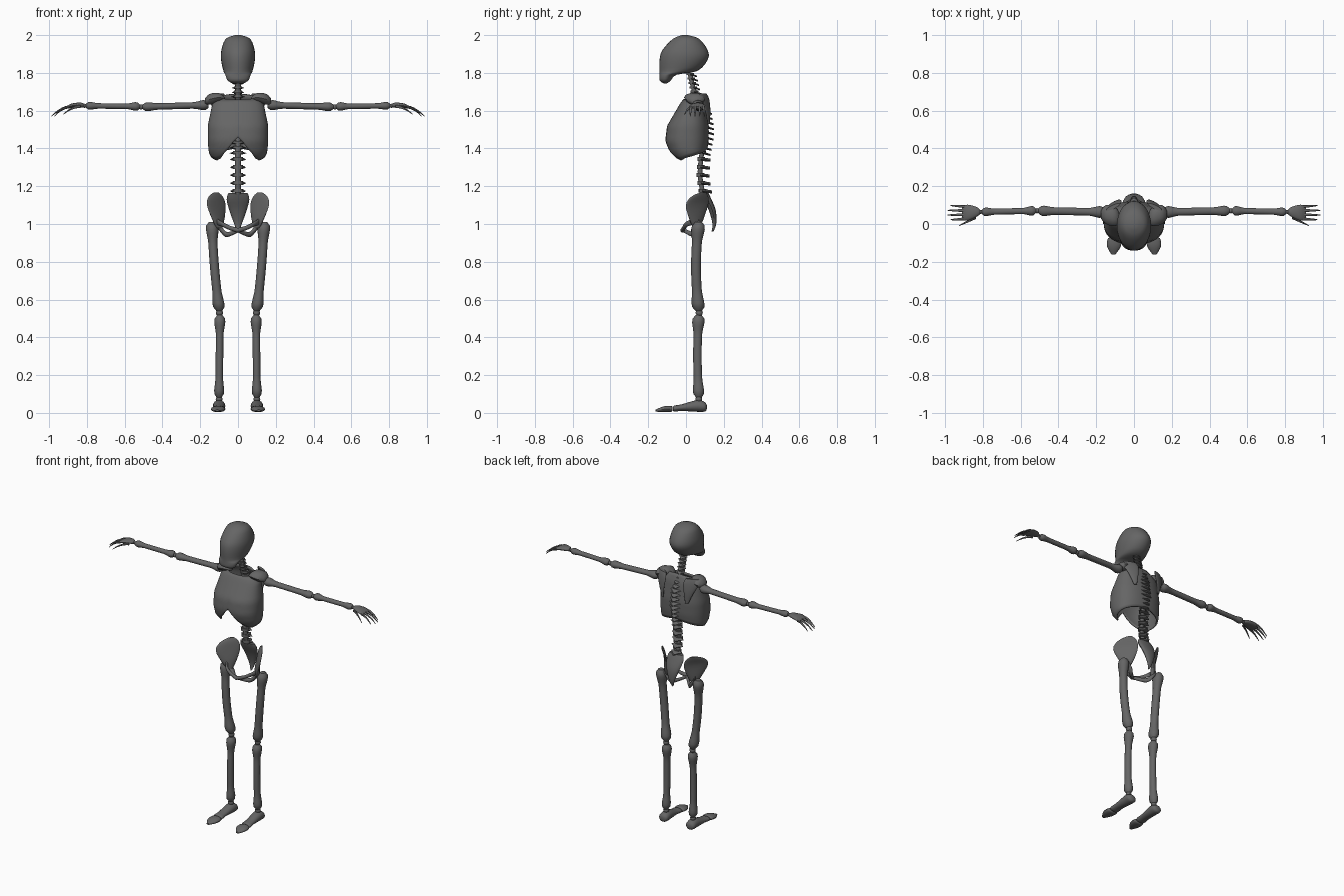
import bpy, bmesh, math
from mathutils import Vector

if "Cube" in bpy.data.objects:
    bpy.data.objects.remove(bpy.data.objects["Cube"], do_unlink=True)

grey = (.13, .13, .13, 1)
bone_material = bpy.data.materials.new("dark_grey_bone")
bone_material.use_nodes = True
bone_material.diffuse_color = grey
bone_material.node_tree.nodes["Principled BSDF"].inputs["Base Color"].default_value = grey
parts = []


def lookup(table, key):
    """Linear lookup of a row in a table sorted by its first column."""
    for low, high in zip(table, table[1:]):
        if key <= high[0]:
            t = max(0, (key - low[0]) / (high[0] - low[0]))
            return [a + (b - a) * t for a, b in zip(low[1:], high[1:])]
    return list(table[-1][1:])


def spline(rows, steps):
    """Catmull-Rom interpolation through rows of numbers."""
    padded = [rows[0], *rows, rows[-1]]
    result = []
    for before, start, end, after in zip(padded, padded[1:], padded[2:], padded[3:]):
        for k in range(steps):
            t = k / steps
            row = []
            for a, b, c, d in zip(before, start, end, after):
                pull_in, pull_out = (c - a) / 2, (d - b) / 2
                ease = t * t * (3 - 2 * t)
                row.append(b + (c - b) * ease + pull_in * t * (1 - t) ** 2 - pull_out * t * t * (1 - t))
            result.append(row)
    return result + [rows[-1]]


def loft(bm, rings, axis="z", sides=16, steps=3, turn=0):
    """Skin ellipses (x, y, z, half width, half depth) set across an axis."""
    loops = []
    for x, y, z, width, depth in spline(rings, steps):
        loop = []
        for k in range(sides):
            angle = math.tau * k / sides
            u, v = abs(width) * math.cos(angle), abs(depth) * math.sin(angle)
            u, v = (u * math.cos(turn) - v * math.sin(turn),
                    u * math.sin(turn) + v * math.cos(turn))
            offset = {"z": (u, v, 0), "x": (0, u, v), "y": (u, 0, v)}[axis]
            loop.append(bm.verts.new(Vector((x, y, z)) + Vector(offset)))
        loops.append(loop)
    for p, q in zip(loops, loops[1:]):
        for k in range(sides):
            bm.faces.new((p[k - 1], p[k], q[k], q[k - 1]))
    bm.faces.new(loops[0])
    bm.faces.new(loops[-1])


def finish(name, bm, mirror=False, thickness=0):
    bmesh.ops.recalc_face_normals(bm, faces=bm.faces)
    mesh = bpy.data.meshes.new(name)
    bm.to_mesh(mesh)
    bm.free()
    mesh.materials.append(bone_material)
    item = bpy.data.objects.new(name, mesh)
    bpy.context.collection.objects.link(item)
    if thickness:
        item.modifiers.new("thickness", "SOLIDIFY").thickness = thickness
    if mirror:
        item.modifiers.new("mirror", "MIRROR")
    parts.append(item)


def part(name, rings, axis="z", mirror=True, **options):
    bm = bmesh.new()
    loft(bm, rings, axis, **options)
    finish(name, bm, mirror)


def long_bone(name, start, end, first, shaft, last, axis, bow=(0, 0, 0), flat=1):
    """Bone with a slim shaft, swollen rounded ends and a bowed middle."""
    start, end, bow = Vector(start), Vector(end), Vector(bow)
    rings, count = [], 24
    for i in range(count + 1):
        t = i / count
        near_end = min(t, 1 - t)
        knob = first if t < .5 else last
        swell = math.cos(min(1, max(0, near_end - .05) / .2) * math.pi) / 2 + .5
        radius = shaft + (knob - shaft) * swell
        radius *= .5 + .5 * math.sqrt(min(1, near_end / .06))
        place = start.lerp(end, t) + bow * math.sin(math.pi * t)
        rings.append((*place, radius, radius * flat))
    part(name, rings, axis, steps=1)


def joint(name, place, radius):
    bm = bmesh.new()
    bmesh.ops.create_uvsphere(bm, u_segments=12, v_segments=8, radius=radius)
    bmesh.ops.translate(bm, verts=bm.verts, vec=place)
    finish(name, bm, True)


# Skull: rows of height, front, back and half width
skull = [(1.745, -.12, -.1, .03), (1.76, -.14, -.08, .055), (1.79, -.14, -.05, .067),
         (1.81, -.14, .06, .077), (1.87, -.14, .115, .09), (1.92, -.125, .115, .088),
         (1.98, -.07, .07, .065), (2, -.02, .01, .015)]
part("skull", [(0, (front + back) / 2, z, width, (back - front) / 2)
               for z, front, back, width in skull], mirror=False, sides=28)

# Rib cage: open shell with an arched lower rim; rows of height, half width, front, back
cage = [(1.33, .13, -.05, .1), (1.38, .155, -.09, .11), (1.44, .16, -.11, .12),
        (1.52, .16, -.1, .12), (1.64, .135, -.03, .1), (1.69, .07, .01, .08)]
rim = [(0, 1.46), (15, 1.4), (35, 1.35), (55, 1.335), (80, 1.35), (180, 1.4)]
bm = bmesh.new()
grid, count, rows = [], 48, 16
for k in range(count):
    angle = math.tau * k / count
    side, ahead = math.sin(angle), math.cos(angle)
    low = lookup(rim, math.degrees(min(angle, math.tau - angle)))[0]
    high = 1.675 - .015 * ahead
    column = []
    for j in range(rows + 1):
        z = low + (high - low) * j / rows
        width, front, back = lookup(cage, z)
        x = width * math.copysign(abs(side) ** .85, side)
        y = (front + back) / 2 - (back - front) / 2 * math.copysign(abs(ahead) ** .85, ahead)
        column.append(bm.verts.new((x, y, z)))
    grid.append(column)
for k in range(count):
    p, q = grid[k - 1], grid[k]
    for j in range(rows):
        bm.faces.new((p[j], q[j], q[j + 1], p[j + 1]))
finish("rib_cage", bm, thickness=.01)

# Spine: a cord with vertebrae along a curved path of height and depth
path = [(1.16, .09), (1.25, .075), (1.35, .08), (1.5, .105), (1.6, .09), (1.7, .045), (1.8, .02)]
part("spinal_cord", [(0, y, z, .015, .013) for z, y in path], mirror=False, sides=10)


def vertebrae(region, number, low, high, width, reach, drop):
    """Disc bodies with a pointed plate that spreads sideways and backward."""
    step = (high - low) / number
    for i in range(number):
        z = low + step * (i + .5)
        y = lookup(path, z)[0]
        half = step / 4
        bm = bmesh.new()
        loft(bm, [(0, y, z + side * half, width * .6, .02) for side in (-1, 1)], sides=12, steps=1)
        loft(bm, [(0, y + reach * t, z - drop * t, width * spread, half * (1 - t / 4))
                  for t, spread in ((-.2, .4), (.25, 1), (.55, .5), (1, .15))],
             "y", sides=8, steps=1)
        finish(f"{region}_vertebra_{i + 1}", bm)


vertebrae("lumbar", 5, 1.155, 1.365, .043, .05, .006)
vertebrae("thoracic", 11, 1.365, 1.665, .046, .046, .014)
vertebrae("neck", 6, 1.665, 1.805, .034, .036, .012)

# Shoulders: a sloping shelf on top and a thin blade behind
part("shoulder_shelf", [(.07, .03, 1.66, .02, .01), (.1, .04, 1.67, .05, .025),
                        (.15, .05, 1.66, .05, .03), (.175, .05, 1.65, .02, .015)], "x", sides=10)
part("shoulder_blade", [(.09, .12, 1.53, .01, .005), (.1, .115, 1.6, .03, .007),
                        (.11, .1, 1.66, .05, .01), (.11, .09, 1.69, .04, .01)],
     turn=math.radians(-25))

# Arms
long_bone("upper_arm", (.155, .063, 1.63), (.505, .07, 1.62), .032, .02, .028, "x", flat=.85)
joint("elbow", (.513, .07, 1.62), .014)
long_bone("forearm", (.52, .07, 1.622), (.805, .064, 1.626), .026, .016, .023, "x", flat=.9)
joint("wrist", (.812, .064, 1.626), .011)
part("palm", [(.815, .064, 1.627, .012, .01), (.835, .064, 1.63, .027, .013),
              (.88, .06, 1.626, .042, .012), (.91, .06, 1.616, .038, .005)], "x")


def digit(name, start, end):
    """Tapered finger that curls downward toward its tip."""
    rings = []
    for i in range(6):
        t = i / 5
        x, y, z = Vector(start).lerp(Vector(end), t)
        radius = .008 * math.sqrt(1.05 - t)
        rings.append((x, y, z + .04 * t * (1 - t), radius, radius))
    part(name, rings, "x", sides=8)


for i in range(4):
    across = i - 1.5
    digit(f"finger_{i + 1}", (.895, .06 + across * .022, 1.62),
          (.99 - .008 * across ** 2, .06 + across * .025, 1.57))
digit("thumb", (.835, .035, 1.622), (.925, -.008, 1.58))

# Pelvis
part("hip_blade", [(.115, .09, 1.167, .018, .004), (.118, .073, 1.145, .058, .008),
                   (.115, .058, 1.1, .077, .008), (.105, .055, 1.03, .05, .015),
                   (.1, .055, .98, .02, .015)], turn=math.radians(-50), sides=20)
part("pubic_bone", [(.115, .05, 1.015, .02, .018), (.085, .005, 1, .012, .013),
                    (.045, -.01, .98, .01, .012), (0, -.018, .967, .012, .012)], "x")
part("sitting_bone", [(.11, .06, 1, .018, .02), (.08, .06, .96, .018, .018),
                      (.055, .04, .944, .015, .013), (0, -.01, .965, .01, .01)], "x")
part("sacrum", [(0, .1, 1.165, .05, .018), (0, .115, 1.13, .06, .02), (0, .14, 1.07, .045, .018),
                (0, .15, 1, .02, .01), (0, .14, .96, .005, .005)], mirror=False)

# Legs
long_bone("thigh_bone", (.138, .067, 1.01), (.099, .067, .54), .034, .024, .032, "z",
          bow=(.006, -.014, 0), flat=1.08)
joint("knee", (.098, .07, .53), .019)
long_bone("shin_bone", (.096, .067, .517), (.1, .068, .082), .03, .02, .027, "z",
          bow=(0, -.007, 0), flat=1.12)
joint("ankle", (.1, .068, .073), .018)
part("foot", [(.1, .11, .03, .01, .01), (.1, .1, .032, .03, .025), (.1, .06, .037, .033, .031),
              (.103, -.02, .028, .03, .018), (.104, -.06, .023, .033, .016),
              (.104, -.07, .022, .022, .01)], "y")
part("toes", [(.104, -.072, .021, .022, .01), (.104, -.08, .021, .036, .016),
              (.106, -.12, .019, .036, .015), (.109, -.162, .012, .01, .005)], "y")

# Smooth shading with crisp edges
bpy.ops.object.select_all(action="DESELECT")
for item in parts:
    item.select_set(True)
bpy.context.view_layer.objects.active = parts[0]
bpy.ops.object.shade_smooth_by_angle(angle=math.radians(45))
